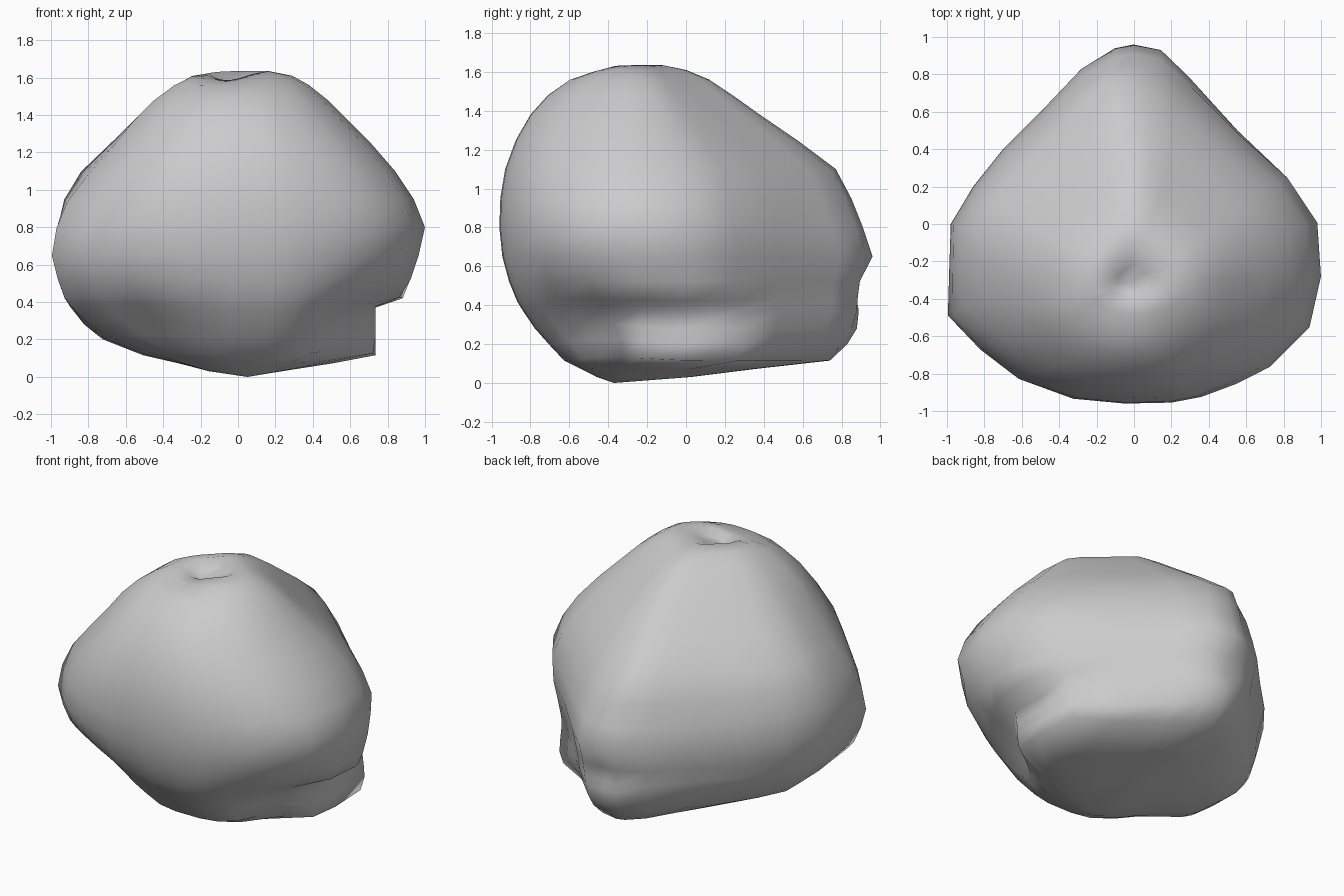
import bpy, math
from mathutils import Vector

AXIS_Y = -0.3

# Widest outline, seen from above, counter-clockwise from the back tip
OUTLINE = [
    (0.0, 0.96), (-0.1, 0.94), (-0.28, 0.83), (-0.48, 0.62), (-0.70, 0.40), (-0.86, 0.20),
    (-0.98, 0.0), (-0.99, -0.25), (-1.0, -0.50), (-0.83, -0.69), (-0.63, -0.83),
    (-0.33, -0.93), (-0.05, -0.955), (0.20, -0.95), (0.36, -0.92), (0.55, -0.85),
    (0.73, -0.76), (0.94, -0.55), (1.0, -0.28), (0.98, 0.02), (0.82, 0.27),
    (0.57, 0.50), (0.30, 0.79), (0.15, 0.93)]

# Height, left reach, right reach, front y, back y
RINGS = [
    (0.03, 0.16, 0.24, -0.46, 0.02), (0.07, 0.32, 0.52, -0.54, 0.34),
    (0.115, 0.52, 0.80, -0.63, 0.74), (0.20, 0.74, 0.84, -0.71, 0.83),
    (0.28, 0.84, 0.86, -0.78, 0.88), (0.37, 0.91, 0.88, -0.84, 0.91),
    (0.42, 0.94, 0.90, -0.87, 0.915), (0.52, 0.97, 0.94, -0.91, 0.925),
    (0.65, 1.0, 0.97, -0.945, 0.96), (0.80, 0.985, 1.0, -0.96, 0.91),
    (0.95, 0.95, 0.94, -0.955, 0.85), (1.10, 0.86, 0.84, -0.93, 0.77),
    (1.25, 0.70, 0.71, -0.875, 0.57), (1.38, 0.56, 0.58, -0.80, 0.38),
    (1.48, 0.45, 0.48, -0.71, 0.24), (1.56, 0.34, 0.38, -0.60, 0.12),
    (1.61, 0.25, 0.29, -0.48, 0.0), (1.635, 0.15, 0.17, -0.40, -0.12),
    (1.60, 0.09, 0.08, -0.36, -0.22)]

# Soft dents and bulges: centre, radius, offset
DENTS = [
    ((0.60, 0.20, 0.12), 0.22, (0.07, 0.11, 0.0)),       # back right lower corner
    ((0.72, -0.52, 0.22), 0.28, (-0.20, 0.13, 0.03)),    # hollow on the front right
    ((0.0, 0.92, 0.46), 0.09, (0.0, -0.06, 0.0)),        # pinch below the back tip
    ((-0.60, -0.62, 0.20), 0.30, (0.10, 0.11, 0.03)),    # scoop on the front left
    ((-0.86, -0.52, 1.12), 0.30, (0.05, 0.09, -0.03)),   # rounded front left shoulder
    ((0.05, 0.72, 1.12), 0.26, (-0.09, 0.0, 0.0)),       # ridge leans to the left
    ((-0.06, -0.40, 1.62), 0.13, (0.0, 0.0, -0.05))]     # dip in the crown


def push(p, centre, radius, offset):
    """Move a point by a soft dent around a centre."""
    d = (p - Vector(centre)).length / radius
    return p + Vector(offset) * math.exp(-d * d)


def ring_points(z, left, right, front, back):
    for ox, oy in OUTLINE:
        x = ox * (left if ox < 0 else right)
        k = oy - AXIS_Y
        y = AXIS_Y + (k / 1.26 * (back - AXIS_Y) if k > 0 else k / 0.655 * (AXIS_Y - front))
        p = Vector((x, y, z))
        for dent in DENTS:
            p = push(p, *dent)
        # flat cut under the right side
        if z < 0.4:
            p.x = min(p.x, 0.735)
        yield p


# Body: stacked rings closed by a point at each end
verts = [p for r in RINGS for p in ring_points(*r)]
n = len(OUTLINE)
faces = []
for i in range(len(RINGS) - 1):
    for j in range(n):
        a, b = i * n + j, i * n + (j + 1) % n
        faces.append((a, b, b + n, a + n))
bottom = len(verts)
verts.append(Vector((0.05, -0.37, 0.0)))
top = len(verts)
verts.append(Vector((-0.04, -0.32, 1.56)))
last = (len(RINGS) - 1) * n
for j in range(n):
    k = (j + 1) % n
    faces.append((bottom, k, j))
    faces.append((last + j, last + k, top))

mesh = bpy.data.meshes.new("body")
mesh.from_pydata(verts, [], faces)
mesh.update()
mesh.shade_smooth()
body = bpy.data.objects.new("body", mesh)
bpy.context.collection.objects.link(body)

grey = bpy.data.materials.new("plain grey")
grey.diffuse_color = (0.6, 0.6, 0.6, 1)
mesh.materials.append(grey)
